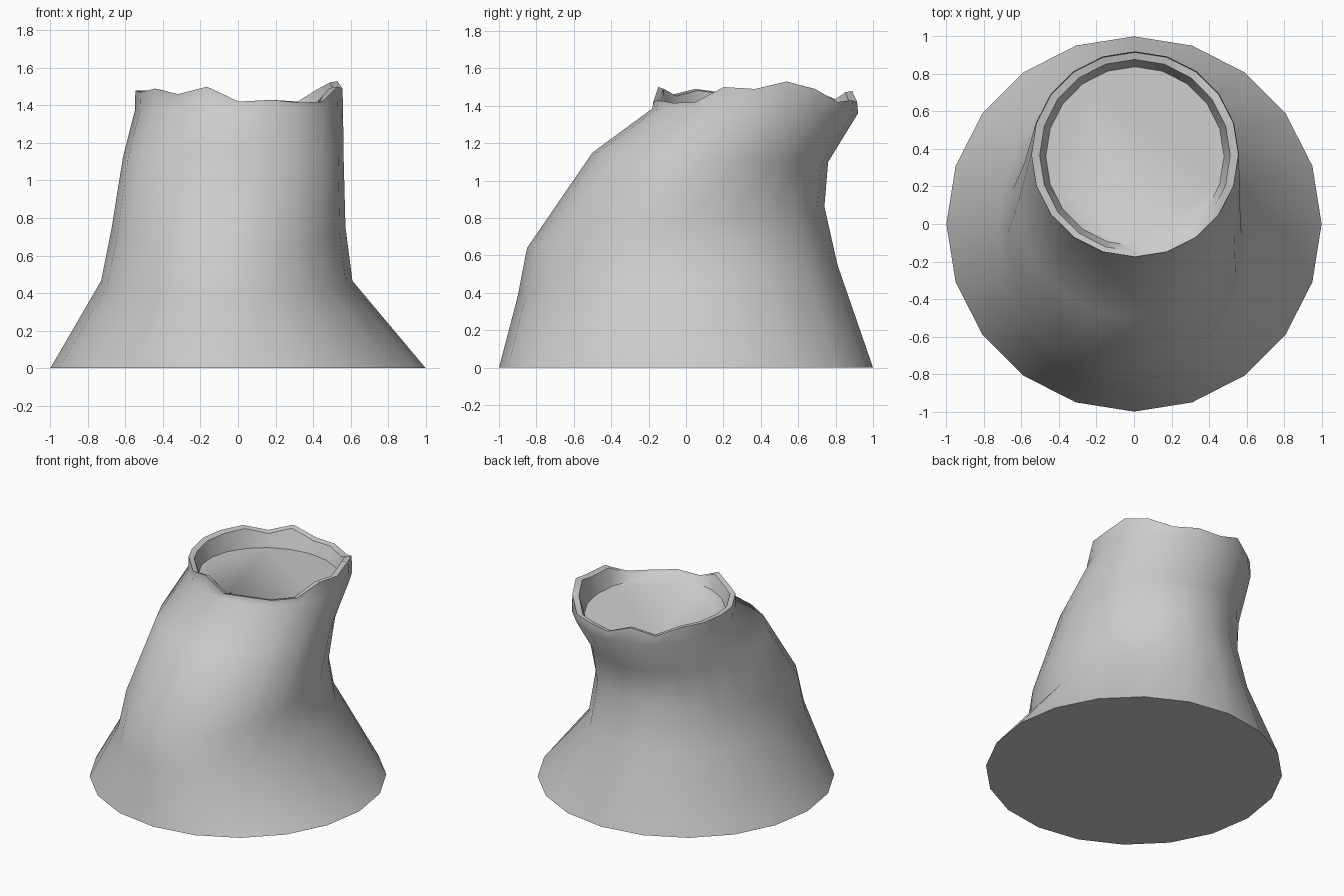
import bpy, bmesh, math

if "Cube" in bpy.data.objects:
    bpy.data.objects.remove(bpy.data.objects["Cube"])

SIDES = 20

# Leaning trunk rings: centre x, centre y, radius x, radius y, front z, back z
trunk = [
    (0.0, 0.0, 1.0, 1.0, 0.0, 0.0),
    (-0.06, -0.045, 0.67, 0.855, 0.38, 0.55),
    (-0.05, -0.055, 0.623, 0.795, 0.64, 0.86),
    (-0.025, 0.13, 0.588, 0.63, 1.15, 1.10),
    (0.005, 0.37, 0.555, 0.55, 1.385, 1.36),
]
# Splintered rim heights, counter-clockwise from +x
rim_z = [1.49, 1.53, 1.49, 1.42, 1.43, 1.42, 1.48, 1.43, 1.48, 1.48,
         1.48, 1.47, 1.49, 1.46, 1.50, 1.42, 1.43, 1.415, 1.42, 1.50]

bm = bmesh.new()


def ring(cx, cy, rx, ry, zf, zb, heights=None):
    verts = []
    for i in range(SIDES):
        a = 2 * math.pi * i / SIDES
        s = math.sin(a)
        z = heights[i] if heights else (zf + zb) / 2 + (zb - zf) / 2 * s
        verts.append(bm.verts.new((cx + rx * math.cos(a), cy + ry * s, z)))
    return verts


# Outer bark, broken rim, inner wall and sunken cut face
rings = [ring(*r) for r in trunk]
rings.append(ring(0.005, 0.37, 0.552, 0.545, 0, 0, rim_z))
rings.append(ring(0.005, 0.365, 0.508, 0.512, 0, 0, [z - 0.008 for z in rim_z]))
rings.append(ring(0.005, 0.36, 0.475, 0.478, 1.385, 1.33))
for lo, hi in zip(rings, rings[1:]):
    for i in range(SIDES):
        j = (i + 1) % SIDES
        bm.faces.new((lo[i], lo[j], hi[j], hi[i]))
bm.faces.new(rings[0][::-1])
bm.faces.new(rings[-1])

mesh = bpy.data.meshes.new("tree_stump")
bm.to_mesh(mesh)
bm.free()
stump = bpy.data.objects.new("tree_stump", mesh)
bpy.context.collection.objects.link(stump)
bpy.context.view_layer.objects.active = stump
stump.select_set(True)
bpy.ops.object.shade_smooth_by_angle(angle=math.radians(52))
